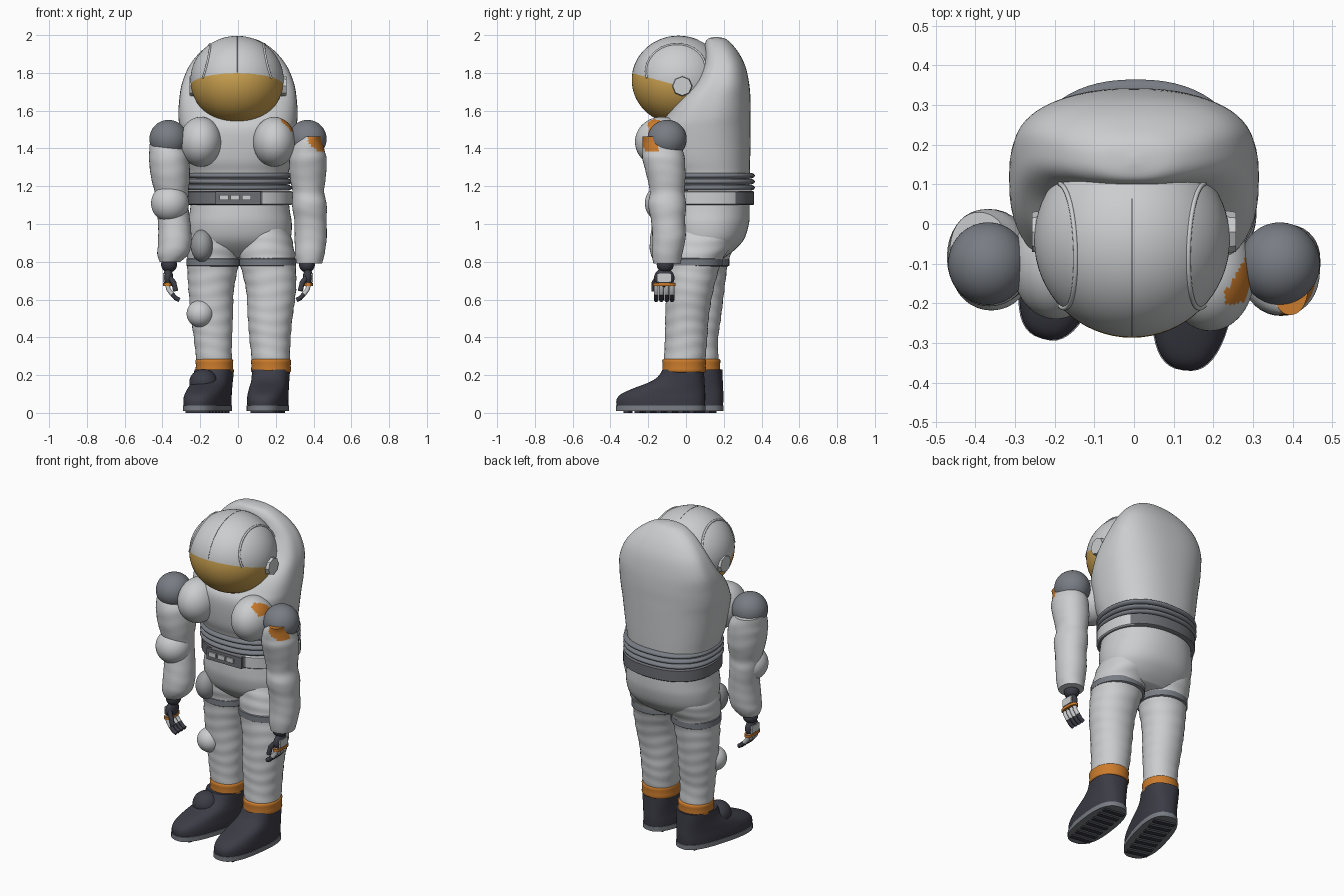
import bpy, bmesh, math
from mathutils import Matrix, Vector

if "Cube" in bpy.data.objects:
    bpy.data.objects.remove(bpy.data.objects["Cube"], do_unlink=True)


def material(name, r, g, b):
    m = bpy.data.materials.new(name)
    m.use_nodes = True
    m.diffuse_color = (r, g, b, 1)
    m.node_tree.nodes["Principled BSDF"].inputs["Base Color"].default_value = (r, g, b, 1)
    return m


SUIT = material("suit white", .6, .61, .62)
PAD = material("pad grey", .32, .33, .34)
GREY = material("joint grey", .19, .205, .23)
BELT = material("belt grey", .15, .155, .17)
DARK = material("boot charcoal", .045, .045, .062)
ORANGE = material("orange", .6, .2, .025)
GOLD = material("visor gold", .6, .36, .08)
made = []


def finish(name, bm, mat, accent=None, rule=None):
    """Turn a bmesh into an object; faces passing the rule get the accent material."""
    bmesh.ops.recalc_face_normals(bm, faces=bm.faces)
    if rule:
        for f in bm.faces:
            f.material_index = int(rule(f.calc_center_median()))
    me = bpy.data.meshes.new(name)
    bm.to_mesh(me)
    bm.free()
    me.materials.append(mat)
    if accent:
        me.materials.append(accent)
    ob = bpy.data.objects.new(name, me)
    bpy.context.collection.objects.link(ob)
    made.append(ob)


def smooth_rings(rings, k):
    """Catmull-Rom interpolation between rings."""
    out = []
    for i in range(len(rings) - 1):
        a, b, c, d = (rings[max(0, min(len(rings) - 1, i + j))] for j in (-1, 0, 1, 2))
        for s in range(k):
            t = s / k
            out.append([q + .5 * t * (r - p + t * (2 * p - 5 * q + 4 * r - w + t * (3 * (q - r) + w - p)))
                        for p, q, r, w in zip(a, b, c, d)])
    return out + [list(rings[-1])]


def loft(name, rings, mat, power=2, k=4, n=40, fold=0, place=None, accent=None, rule=None):
    """Skin stacked superellipses given as (z, cx, cy, rx, ry, optional front power)."""
    bm = bmesh.new()
    rows = []
    for z, cx, cy, rx, ry, *front in smooth_rings(rings, k):
        row = []
        for i in range(n):
            a = math.tau * i / n
            c, s = math.cos(a), math.sin(a)
            e = 2 / (front[0] if front and s < 0 else power)
            f = 1 + fold * math.sin(z * 90 + 1.2 * math.sin(a * 2 + z * 9))
            x = cx + f * rx * math.copysign(abs(c) ** e, c)
            y = cy + f * ry * math.copysign(abs(s) ** e, s)
            row.append(bm.verts.new((x, y, z)))
        rows.append(row)
    for lo, hi in zip(rows, rows[1:]):
        for i in range(n):
            j = (i + 1) % n
            bm.faces.new((lo[i], lo[j], hi[j], hi[i]))
    bm.faces.new(rows[0])
    bm.faces.new(rows[-1])
    if place:
        bm.transform(place)
    finish(name, bm, mat, accent, rule)


def ball(name, centre, radii, mat, accent=None, rule=None, cut=None):
    bm = bmesh.new()
    bmesh.ops.create_uvsphere(bm, u_segments=64, v_segments=36, radius=1)
    bm.transform(Matrix.Translation(centre) @ Matrix.Diagonal((*radii, 1)))
    if cut:
        bmesh.ops.bisect_plane(bm, geom=bm.verts[:] + bm.edges[:] + bm.faces[:],
                               plane_co=cut[0], plane_no=cut[1])
    finish(name, bm, mat, accent, rule)


def box(name, centre, size, mat, place=Matrix()):
    bm = bmesh.new()
    bmesh.ops.create_cube(bm, size=1)
    bm.transform(place @ Matrix.Translation(centre) @ Matrix.Diagonal((*size, 1)))
    finish(name, bm, mat)


def tube(name, points, radius, mat):
    cu = bpy.data.curves.new(name, "CURVE")
    cu.dimensions = "3D"
    cu.bevel_depth = radius
    cu.bevel_resolution = 3
    cu.use_fill_caps = True
    sp = cu.splines.new("POLY")
    sp.points.add(len(points) - 1)
    for p, co in zip(sp.points, points):
        p.co = (*co, 1)
    cu.materials.append(mat)
    bpy.context.collection.objects.link(bpy.data.objects.new(name, cu))


# Torso with the tall rounded hood behind the helmet: z, half width, front, back, front power
torso = [(1.2, .262, -.11, .335, 2.3), (1.27, .268, -.115, .338, 2.3), (1.35, .285, -.14, .34, 2.4),
         (1.5, .308, -.15, .342, 2.5), (1.57, .315, -.11, .342, 2.8), (1.65, .312, -.05, .342, 3.2),
         (1.74, .298, .04, .335, 3.6), (1.83, .262, .085, .316, 3.4), (1.9, .21, .097, .283, 3),
         (1.95, .15, .1, .245, 2.5), (1.98, .088, .115, .21, 2.3), (1.99, .01, .15, .17, 2.2)]
loft("torso_hood", [(z, 0, (f + b) / 2, w, (b - f) / 2, p) for z, w, f, b, p in torso], SUIT, 2.35, 5, 64)

# Helmet with the gold visor below a tilted edge
C, R = Vector((-.005, -.04, 1.762)), Vector((.247, .247, .234))
edge, tilt = Vector((0, -.29, 1.8)), Vector((0, .27, 1))
ball("helmet", C, R, SUIT, GOLD, lambda p: (p - edge).dot(tilt) < 0 and p.y < .03, (edge, tilt))
for s, side in ((1, "left"), (-1, "right")):
    arc = []
    for i in range(25):
        t = i / 12 - 1
        x = .142 + .04 * t * t
        rem, a = math.sqrt(.247 ** 2 - x * x), math.radians(14 - 72 * t)
        arc.append((C.x + s * x, C.y - rem * math.sin(a), C.z + .947 * rem * math.cos(a)))
    tube(side + "_helmet_rib", arc, .006, SUIT)
    bm = bmesh.new()
    bmesh.ops.create_cone(bm, cap_ends=True, segments=8, radius1=.054, radius2=.05, depth=.03)
    bm.transform(Matrix.Translation((s * .243, -.02, 1.73)) @ Matrix.Rotation(s * math.pi / 2, 4, "Y"))
    finish(side + "_visor_hinge", bm, SUIT)
tube("helmet_seam", [(C.x, C.y - .2465 * math.cos(a), C.z + .2335 * math.sin(a))
                     for a in (math.radians(10 + 5 * i) for i in range(22))], .0015, GREY)

# Waist: belt, ridges and buckle
loft("belt", [(z, .01, .115, r, r - .033) for z, r in ((1.1, .272), (1.105, .278), (1.17, .278), (1.175, .27))],
     BELT, 2.3, 1, 64, 0, None, SUIT, lambda p: p.x > .13 and p.y < .27)
for i in range(3):
    z = 1.178 + .032 * i
    loft("waist_ridge_%d" % (i + 1), [(z + h, .005, .114, .272 + r, .241 + r) for h, r in
         ((0, -.006), (.008, .008), (.02, .008), (.029, -.006))], GREY, 2.3, 2, 64)
box("buckle_plate", (0, -.131, 1.137), (.24, .016, .068), BELT)
for i in range(3):
    box("buckle_button_%d" % (i + 1), (-.075 + .06 * i, -.141, 1.14), (.048, .012, .028), SUIT)

# Hips
hips = [(.82, .18, .03, .2), (.86, .232, -.03, .255), (.92, .268, -.085, .308),
        (1.0, .275, -.11, .333), (1.06, .266, -.112, .337), (1.12, .258, -.108, .335)]
loft("hips", [(z, .01, (f + b) / 2, w, (b - f) / 2) for z, w, f, b in hips], SUIT, 2.2, 4, 56)
ball("hip_pad", (-.19, -.03, .885), (.06, .075, .085), PAD)

# Legs, cuffs and boots, each with its own stance: rings, turn, boot length
legs = {
    "left": ([(.25, .175, -.01, .098, .108), (.38, .17, 0, .108, .112), (.5, .17, .005, .118, .115),
              (.65, .175, .02, .132, .125), (.8, .157, .045, .147, .145), (.92, .145, .085, .14, .172),
              (1.04, .13, .11, .11, .16)], -8, 1),
    "right": ([(.25, -.125, .08, .092, .094), (.38, -.132, .075, .1, .094), (.5, -.137, .08, .11, .105),
               (.65, -.142, .085, .12, .118), (.8, -.132, .09, .137, .135), (.92, -.125, .105, .138, .165),
               (1.04, -.11, .11, .11, .16)], -16, 1.06)}
boot = [(.035, -.36, .11, .1), (.07, -.36, .112, .102), (.1, -.335, .112, .101), (.13, -.27, .11, .1),
        (.16, -.19, .108, .098), (.19, -.14, .106, .098), (.23, -.112, .104, .1)]
for side, (rings, turn, length) in legs.items():
    loft(side + "_leg", rings, SUIT, 2.1, 10, 40, .012)
    z, cx, cy, rx, ry = rings[0]
    loft(side + "_ankle_band", [(h, cx, cy, rx + g, ry + g) for h, g in
         ((.215, .002), (.222, .008), (.25, .006), (.278, .008), (.285, 0))], ORANGE, 2.1, 2)
    z, tx, ty, rx, ry = rings[4]
    loft(side + "_thigh_cuff", [(h, tx, ty, rx + g, ry + g) for h, g in
         ((.775, -.004), (.78, .004), (.815, .004), (.82, -.004))], GREY, 2.1, 1)
    place = (Matrix.Translation((cx, cy, 0)) @ Matrix.Rotation(math.radians(turn), 4, "Z")
             @ Matrix.Diagonal((1, length, 1, 1)))
    loft(side + "_boot", [(h, 0, (f + b) / 2, w, (b - f) / 2) for h, f, b, w in boot], DARK, 2.5, 4, 48, 0, place)
    loft(side + "_sole", [(h, 0, -.125, .103, .238) for h in (.01, .038)], GREY, 2.6, 1, 48, 0, place)
    for i in range(7):
        box("%s_tread_%d" % (side, i + 1), (0, -.3 + .058 * i, .006), (.13, .028, .012), DARK, place)
ball("knee_pad", (-.2, .01, .525), (.072, .072, .072), SUIT)
ball("boot_ball", (-.183, -.05, .16), (.075, .08, .072), DARK)

# Arms
arms = {
    "left": [(1.462, .395, -.155, .045, .075), (1.43, .375, -.135, .072, .095), (1.385, .37, -.123, .09, .108),
             (1.34, .37, -.118, .099, .112), (1.25, .37, -.105, .095, .102), (1.17, .372, -.1, .084, .092),
             (1.1, .378, -.1, .092, .1), (1.02, .383, -.095, .085, .09), (.93, .385, -.09, .085, .088),
             (.84, .38, -.1, .078, .08), (.79, .377, -.1, .068, .072)],
    "right": [(1.44, -.39, -.07, .075, .1), (1.39, -.372, -.08, .098, .118), (1.34, -.365, -.085, .106, .122),
              (1.25, -.358, -.085, .103, .115), (1.17, -.352, -.085, .09, .095), (1.1, -.35, -.08, .086, .09),
              (1.0, -.337, -.09, .086, .09), (.9, -.335, -.1, .089, .092), (.84, -.345, -.105, .082, .082),
              (.8, -.36, -.108, .055, .06)]}
yokes = {"left": (.192, -.13, 1.435), "right": (-.197, -.1, 1.435)}
for s, side in ((1, "left"), (-1, "right")):
    loft(side + "_arm", arms[side], SUIT, 2.1, 6, 36, .006, None, ORANGE,
         lambda p: p.x > .37 and p.y < -.14 and p.z > 1.385 + max(0, .42 - p.x))
    ball(side + "_shoulder_joint", (s * .368, -.1, 1.45), (.101, .104, .101), GREY)
    ball(side + "_shoulder_yoke", yokes[side], (.112, .14, .132), SUIT, ORANGE,
         lambda p: p.z > 1.49 and p.x > .23 and -.2 < p.y < -.09 and abs(p.x - .25 - .6 * (p.y + .19)) < .03)
    # Hand: wrist joint, palm, knuckle band, curled fingers and thumb
    x = s * .365
    ball(side + "_wrist", (x, -.11, .785), (.042, .045, .042), DARK)
    ball(side + "_palm", (x + s * .005, -.115, .715), (.027, .054, .05), DARK)
    box(side + "_hand_plate", (x + s * .027, -.115, .715), (.01, .075, .045), SUIT)
    loft(side + "_knuckle_band", [(h, x + s * .008, -.115, .024, .06) for h in (.672, .688)], ORANGE, 3, 1)
    for i in range(4):
        y = -.158 + .028 * i
        mid = (x - s * .015, y, .63)
        tube("%s_finger_%d" % (side, i + 1), [(x + s * .01, y, .69), (x + s * .004, y, .655), mid], .0125, SUIT)
        tube("%s_fingertip_%d" % (side, i + 1), [mid, (x - s * .035, y, .608), (x - s * .055, y, .598)], .0125, DARK)
    tube(side + "_thumb", [(x, -.15, .72), (x - s * .025, -.168, .69), (x - s * .035, -.17, .645)], .014, DARK)
ball("elbow_pad", (-.36, -.118, 1.11), (.1, .1, .1), SUIT)

# Smooth shading with sharp edges kept
bpy.ops.object.select_all(action="DESELECT")
for ob in made:
    ob.select_set(True)
bpy.context.view_layer.objects.active = made[0]
bpy.ops.object.shade_smooth_by_angle(angle=math.radians(40))
